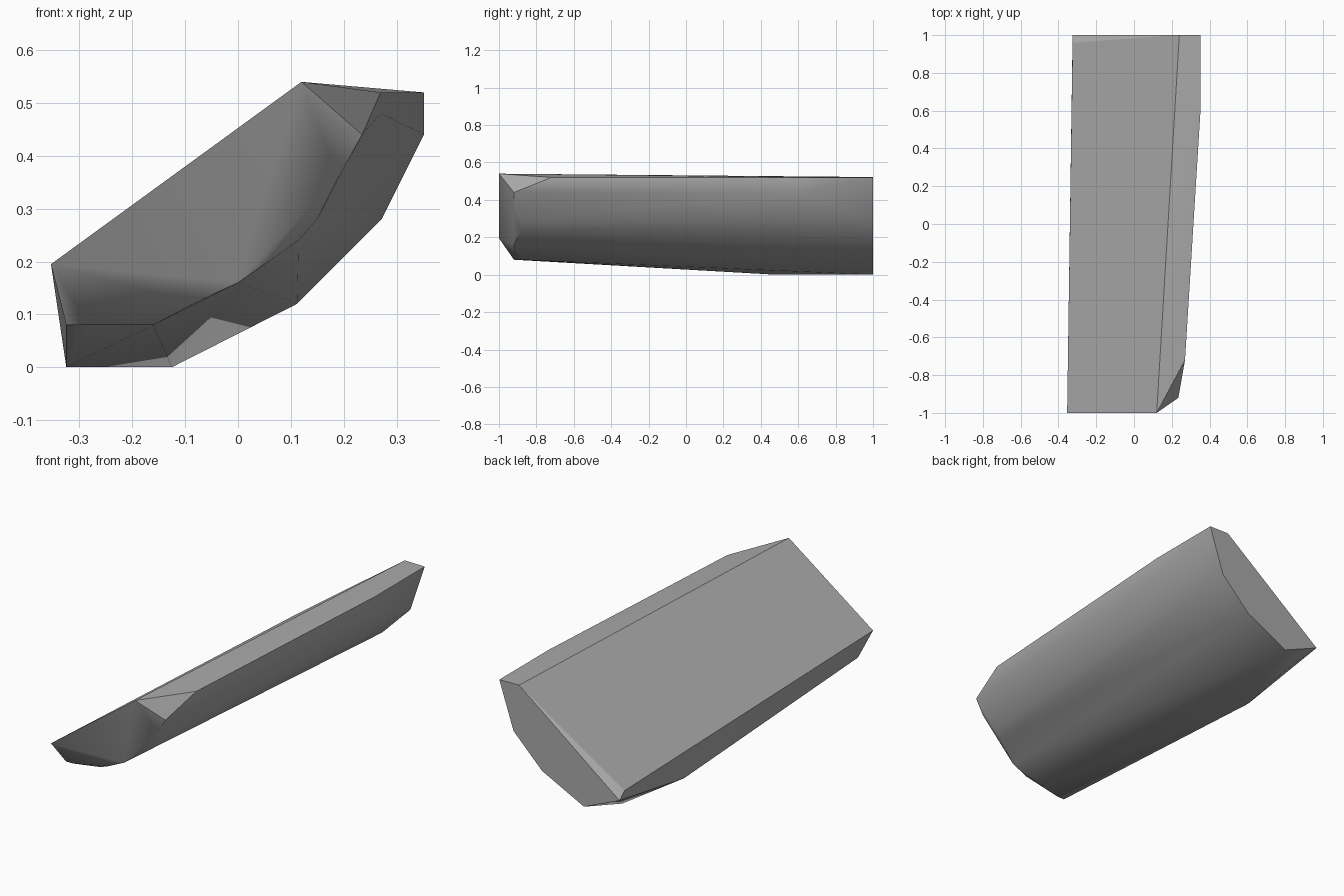
import bpy
import bmesh
import math

cube = bpy.data.objects.get("Cube")
if cube:
    bpy.data.objects.remove(cube, do_unlink=True)

stone = bpy.data.materials.new("plain grey")
stone.use_nodes = True
grey = (0.4, 0.4, 0.4, 1)
stone.diffuse_color = grey
stone.node_tree.nodes["Principled BSDF"].inputs["Base Color"].default_value = grey

# Cross-sections from front to back: y -> (x, z) outline points
sections = {
    -1.00: [(-0.354, 0.195), (0.12, 0.54)],
    -0.92: [(-0.325, 0.08), (-0.285, 0.08), (-0.085, 0.12),
            (0.0, 0.16), (0.19, 0.36), (0.235, 0.44)],
    -0.88: [(-0.16, 0.08), (0.115, 0.24), (0.15, 0.28)],
    -0.72: [(0.27, 0.48), (0.27, 0.52)],
    0.48: [(-0.325, 0.0)],
    0.60: [(0.352, 0.44), (0.352, 0.52)],
    0.87: [(-0.25, 0.0)],
    0.96: [(-0.325, 0.12)],
    1.00: [(-0.325, 0.085), (-0.125, 0.0), (0.112, 0.12),
           (0.272, 0.28), (0.352, 0.52), (0.24, 0.522)],
}

# Solid block skinned over the sections
bm = bmesh.new()
for y, outline in sections.items():
    for x, z in outline:
        bm.verts.new((x, y, z))
hull = bmesh.ops.convex_hull(bm, input=bm.verts[:])
loose = {v for v in hull["geom_interior"] + hull["geom_unused"]
         if isinstance(v, bmesh.types.BMVert)}
bmesh.ops.delete(bm, geom=list(loose), context="VERTS")
bmesh.ops.dissolve_limit(bm, angle_limit=math.radians(0.5),
                         verts=bm.verts[:], edges=bm.edges[:])
bmesh.ops.recalc_face_normals(bm, faces=bm.faces[:])
mesh = bpy.data.meshes.new("split_block")
bm.to_mesh(mesh)
bm.free()
mesh.materials.append(stone)

block = bpy.data.objects.new("split_block", mesh)
bpy.context.collection.objects.link(block)

# Soft rounded underside, crisp rim and ends
bpy.ops.object.select_all(action="DESELECT")
block.select_set(True)
bpy.context.view_layer.objects.active = block
bpy.ops.object.shade_smooth_by_angle(angle=math.radians(32))
